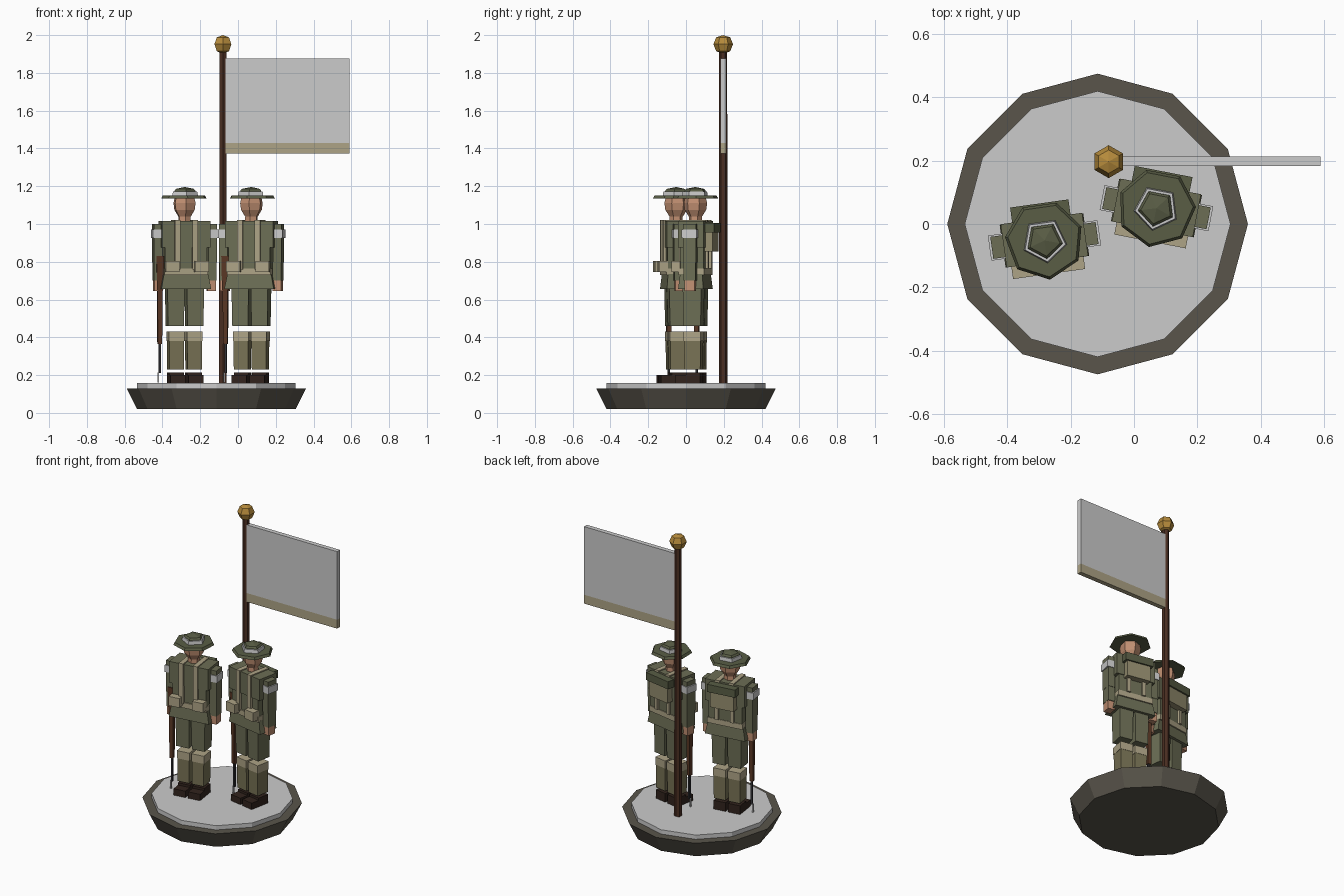
import bpy, bmesh, math
from mathutils import Matrix

if "Cube" in bpy.data.objects:
    bpy.data.objects.remove(bpy.data.objects["Cube"])


def mat(name, r, g, b):
    m = bpy.data.materials.new(name)
    m.diffuse_color = (r, g, b, 1)
    m.use_nodes = True
    m.node_tree.nodes["Principled BSDF"].inputs["Base Color"].default_value = m.diffuse_color
    return m


CLOTH = mat("cloth", .15, .155, .09)
DARK_CLOTH = mat("dark_cloth", .10, .11, .06)
WEB = mat("webbing", .42, .37, .24)
PACK = mat("canvas", .30, .27, .16)
WRAP = mat("leg_wrap", .19, .17, .09)
SKIN = mat("skin", .54, .28, .17)
WOOD = mat("wood", .10, .038, .018)
LEATHER = mat("leather", .031, .017, .012)
STEEL = mat("dark_steel", .03, .03, .035)
STONE = mat("stone", .10, .09, .07)
GOLD = mat("gold", .47, .26, .045)
POLE = mat("pole_wood", .07, .028, .016)


def finish(bm, name, material, place):
    bmesh.ops.recalc_face_normals(bm, faces=bm.faces)
    me = bpy.data.meshes.new(name)
    bm.to_mesh(me)
    bm.free()
    me.transform(place)
    if material:
        me.materials.append(material)
    ob = bpy.data.objects.new(name, me)
    bpy.context.collection.objects.link(ob)
    return ob


def box(name, x, y, z, material=None, place=Matrix(), taper=1.0):
    """Box from (min, max) ranges; taper scales the lower end."""
    bm = bmesh.new()
    bmesh.ops.create_cube(bm, size=1)
    mid = [(a + b) / 2 for a, b in (x, y, z)]
    size = [b - a for a, b in (x, y, z)]
    for v in bm.verts:
        k = taper if v.co.z < 0 else 1
        v.co = (mid[0] + v.co.x * size[0] * k, mid[1] + v.co.y * size[1] * k,
                mid[2] + v.co.z * size[2])
    return finish(bm, name, material, place)


def lathe(name, profile, sides, material=None, place=Matrix()):
    """Faceted turned solid from (radius, z) points, one corner to the front."""
    bm = bmesh.new()
    rings = []
    for r, z in profile:
        n = sides if r > 0 else 1
        angles = [2 * math.pi * i / sides for i in range(n)]
        rings.append([bm.verts.new((r * math.sin(a), -r * math.cos(a), z)) for a in angles])
    for lo, hi in zip(rings, rings[1:]):
        for i in range(sides):
            j = (i + 1) % sides
            quad = [lo[i % len(lo)], lo[j % len(lo)], hi[j % len(hi)], hi[i % len(hi)]]
            bm.faces.new(list(dict.fromkeys(quad)))
    for ring in (rings[0], rings[-1]):
        if len(ring) > 2:
            bm.faces.new(ring)
    return finish(bm, name, material, place)


def soldier(tag, cx, cy, degrees):
    P = Matrix.Translation((cx, cy, 0)) @ Matrix.Rotation(math.radians(degrees), 4, 'Z')

    def part(name, x, y, z, m=None, taper=1.0):
        box(f"{tag}_{name}", x, y, z, m, P, taper)

    def pair(name, x, y, z, m=None, taper=1.0):
        part(name + "_left", x, y, z, m, taper)
        part(name + "_right", (-x[1], -x[0]), y, z, m, taper)

    # hat and head
    lathe(tag + "_hat_brim", [(.125, 1.134), (.116, 1.15)], 7, DARK_CLOTH, P)
    lathe(tag + "_hat_band", [(.072, 1.15), (.068, 1.172)], 5, None, P)
    lathe(tag + "_hat_crown", [(.062, 1.15), (.058, 1.178), (.05, 1.186), (0, 1.196)],
          5, DARK_CLOTH, P)
    lathe(tag + "_head", [(.036, 1.04), (.058, 1.075), (.063, 1.11), (.055, 1.145)], 6, SKIN, P)
    lathe(tag + "_neck", [(.036, 1.0), (.034, 1.05)], 6, SKIN, P)

    # tunic
    part("chest", (-.13, .13), (-.068, .07), (.875, 1.015), CLOTH)
    part("waist", (-.112, .112), (-.062, .065), (.74, .875), CLOTH)
    part("belt", (-.117, .117), (-.069, .069), (.73, .765), WEB)
    part("tunic_skirt", (-.118, .118), (-.06, .06), (.655, .735), CLOTH, 1.13)

    # webbing and pack
    pair("front_strap", (.032, .062), (-.077, -.06), (.76, 1.018), WEB)
    pair("shoulder_strap", (.032, .062), (-.077, .075), (1.01, 1.022), WEB)
    pair("pouch", (.042, .115), (-.107, -.06), (.745, .805), WEB)
    part("backpack", (-.078, .078), (.065, .108), (.855, .965), PACK)
    part("bedroll", (-.093, .093), (.067, .118), (.955, 1.005), DARK_CLOTH)
    pair("back_strap", (.04, .062), (.06, .08), (.765, .86), WEB)

    # arms
    pair("upper_arm", (.122, .168), (-.035, .035), (.795, 1.0), CLOTH)
    pair("armband", (.12, .175), (-.04, .04), (.925, .97))
    pair("forearm", (.12, .167), (-.032, .032), (.70, .80), CLOTH)
    pair("hand", (.12, .165), (-.027, .027), (.645, .70), SKIN)

    # legs
    pair("thigh", (.006, .098), (-.05, .05), (.46, .665), CLOTH, .92)
    pair("leg_wrap", (.009, .088), (-.044, .044), (.23, .385), WRAP, .97)
    pair("wrap_cuff", (.007, .09), (-.046, .046), (.38, .43), WEB)
    pair("boot_heel", (.009, .088), (-.035, .042), (.158, .215), LEATHER)
    pair("boot_toe", (.009, .088), (-.093, -.03), (.158, .2), LEATHER)

    # rifle held muzzle down
    part("rifle_stock", (-.155, -.115), (-.04, 0), (.65, .83), WOOD, .8)
    part("rifle_body", (-.149, -.122), (-.034, -.006), (.365, .66), WOOD, .85)
    part("rifle_barrel", (-.141, -.129), (-.026, -.014), (.21, .37), STEEL)
    part("bayonet", (-.147, -.139), (-.024, -.016), (.16, .215))


# plinth
base = Matrix.Translation((-.115, 0, 0))
lathe("plinth", [(.42, .02), (.475, .13)], 12, STONE, base)
lathe("plinth_top", [(.42, .125), (.42, .158)], 12, None, base)

# flagpole and flag
pole = Matrix.Translation((-.08, .197, 0))
lathe("flagpole", [(.023, .15), (.021, 1.92)], 6, POLE, pole)
lathe("finial", [(0, 1.9), (.037, 1.915), (.052, 1.952), (.037, 1.988), (0, 2.0)], 6, GOLD, pole)
box("flag", (-.065, .59), (.183, .213), (1.43, 1.876))
box("flag_stripe", (-.065, .59), (.183, .213), (1.372, 1.43), WEB)

# two soldiers
soldier("first_soldier", -.283, -.052, 8)
soldier("second_soldier", .071, .05, -11)
